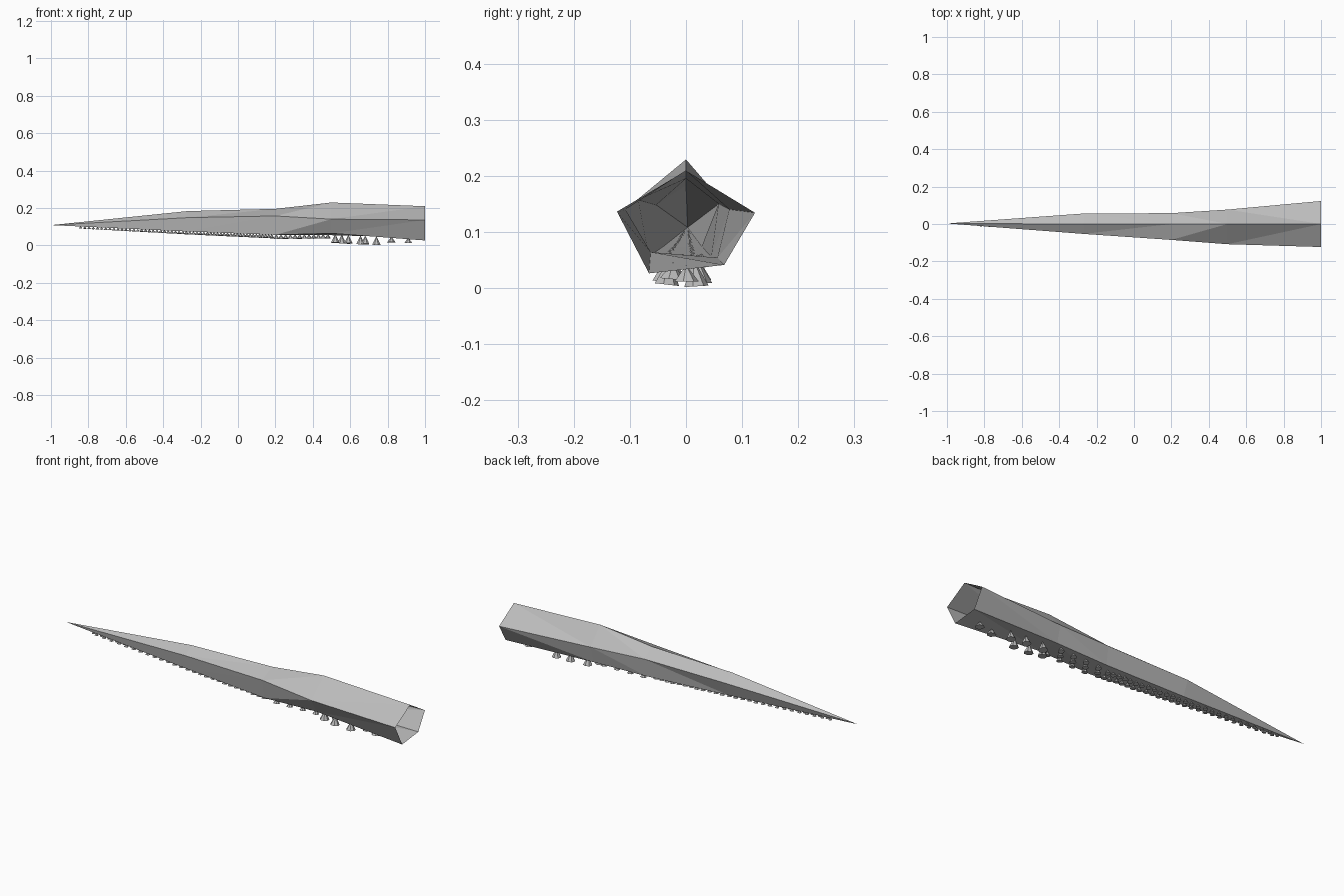
import bpy, bmesh, math, random
from mathutils import Vector, Matrix

if "Cube" in bpy.data.objects:
    bpy.data.objects.remove(bpy.data.objects["Cube"])

random.seed(4)
skin = bpy.data.materials.new("grey skin")
skin.diffuse_color = (0.5, 0.5, 0.5, 1)
skin.use_nodes = True
skin.node_tree.nodes["Principled BSDF"].inputs["Base Color"].default_value = skin.diffuse_color


def make_object(name, bm):
    mesh = bpy.data.meshes.new(name)
    bm.to_mesh(mesh)
    bm.free()
    mesh.materials.append(skin)
    obj = bpy.data.objects.new(name, mesh)
    bpy.context.collection.objects.link(obj)
    return obj


# Tentacle sections: x, then ridge, front side, front bottom, back bottom, back side as (y, z)
TIP = Vector((-1, 0.003, 0.108))
SECTIONS = [
    (-0.27, [(0, .183), (-.053, .148), (-.040, .074), (.028, .074), (.056, .148)]),
    (0.20, [(0, .195), (-.085, .157), (-.066, .056), (.045, .056), (.058, .150)]),
    (0.50, [(0, .229), (-.108, .140), (-.063, .064), (.056, .054), (.077, .140)]),
    (1.00, [(0, .209), (-.123, .136), (-.066, .026), (.068, .041), (.123, .134)]),
]

# Tapering five-sided body, open at the thick end
bm = bmesh.new()
tip = bm.verts.new(TIP)
rings = [[bm.verts.new((x, y, z)) for y, z in ring] for x, ring in SECTIONS]
for k in range(5):
    n = (k + 1) % 5
    bm.faces.new((tip, rings[0][k], rings[0][n]))
    for a, b in zip(rings, rings[1:]):
        if k < 2:      # front faces split from lower left to upper right
            bm.faces.new((a[k], b[k], a[n]))
            bm.faces.new((a[n], b[k], b[n]))
        else:          # back faces split the other way
            bm.faces.new((a[k], b[k], b[n]))
            bm.faces.new((a[k], b[n], a[n]))
bmesh.ops.recalc_face_normals(bm, faces=bm.faces)
make_object("tentacle_body", bm)


def underside(x):
    """Middle, half width and height of the underside at x."""
    rows = [(-1, TIP.y, 0, TIP.z)]
    for sx, r in SECTIONS:
        rows.append((sx, (r[2][0] + r[3][0]) / 2, (r[3][0] - r[2][0]) / 2, (r[2][1] + r[3][1]) / 2))
    for p, q in zip(rows, rows[1:]):
        if x <= q[0]:
            t = (x - p[0]) / (q[0] - p[0])
            return [p[i] + (q[i] - p[i]) * t for i in (1, 2, 3)]


# Suckers: small faceted cones hanging point-up from the underside
bm = bmesh.new()


def sucker(x, side, radius, height):
    mid, half, z = underside(x)
    y = mid + side * half
    tilt = Matrix.Rotation(side * 0.25, 4, 'X')
    place = Matrix.Translation((x, y, z + 0.003)) @ tilt @ Matrix.Translation((0, 0, -height / 2))
    bmesh.ops.create_cone(bm, cap_ends=True, segments=7, radius1=radius, radius2=0,
                          depth=height, matrix=place)


# Large suckers near the thick end
for x, side in [(.91, 0), (.82, -.35), (.74, .25), (.68, -.45), (.655, .35),
                (.59, -.5), (.555, .35), (.52, -.3)]:
    sucker(x, side, 0.023, 0.030 if x > .8 else 0.047)

# Medium suckers spread in three rows
for i in range(12):
    sucker(0.48 - i * 0.025, (-.55, .55, 0)[i % 3], 0.016, 0.024)

# Small suckers in two rows, shrinking toward the tip
x, i = 0.18, 0
while x > -0.85:
    t = (x + 1) / 1.2
    sucker(x, (.42 if i % 2 else -.42) + random.uniform(-.08, .08), 0.009 + 0.006 * t, 0.012 + 0.009 * t)
    x -= 0.016 + 0.008 * (1 - t)
    i += 1
make_object("suckers", bm)
